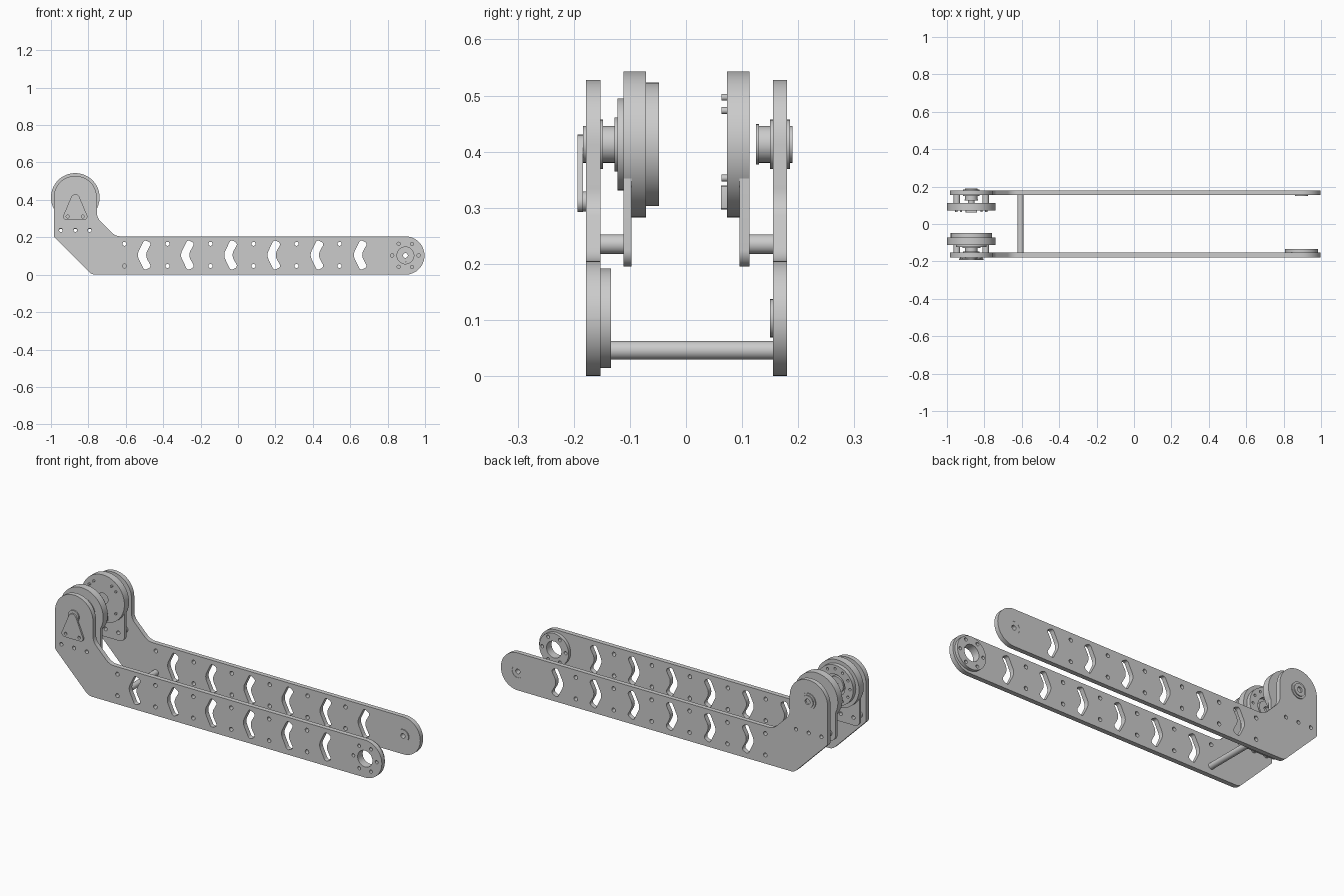
import bpy, bmesh
from math import sin, cos, tan, pi, radians
from mathutils import Vector

cube = bpy.data.objects.get("Cube")
if cube:
    bpy.data.objects.remove(cube, do_unlink=True)

grey = bpy.data.materials.new("machined grey")
grey.use_nodes = True
grey.diffuse_color = (0.6, 0.6, 0.6, 1)
grey.node_tree.nodes["Principled BSDF"].inputs["Base Color"].default_value = (0.6, 0.6, 0.6, 1)


def circle(x, z, r, n=48):
    return [(x + r * cos(2 * pi * i / n), z + r * sin(2 * pi * i / n)) for i in range(n)]


def rounded(corners, steps=12):
    """Polygon outline whose corners (x, z, radius) are replaced by arcs."""
    out = []
    for i, (x, z, r) in enumerate(corners):
        p = Vector((x, z))
        a = (Vector(corners[i - 1][:2]) - p).normalized()
        b = (Vector(corners[(i + 1) % len(corners)][:2]) - p).normalized()
        half = a.angle(b) / 2
        c = p + (a + b).normalized() * r / sin(half)
        v = (p + a * r / tan(half) - c).normalized()
        w = (p + b * r / tan(half) - c).normalized()
        out += [tuple(c + v.slerp(w, k / steps) * r) for k in range(steps + 1)]
    return out


def solid(name, y0, y1, outline, holes=()):
    """Extrude a front-view outline with holes from y0 to y1."""
    curve = bpy.data.curves.new(name, 'CURVE')
    curve.dimensions = '2D'
    curve.fill_mode = 'BOTH'
    curve.extrude = abs(y1 - y0) / 2
    for loop in [outline, *holes]:
        s = curve.splines.new('POLY')
        s.points.add(len(loop) - 1)
        for pt, (x, z) in zip(s.points, loop):
            pt.co = (x, z, 0, 1)
        s.use_cyclic_u = True
    tmp = bpy.data.objects.new(name + " curve", curve)
    bpy.context.collection.objects.link(tmp)
    dg = bpy.context.evaluated_depsgraph_get()
    mesh = bpy.data.meshes.new_from_object(tmp.evaluated_get(dg))
    bpy.data.objects.remove(tmp, do_unlink=True)
    bm = bmesh.new()
    bm.from_mesh(mesh)
    for v in bm.verts:
        x, z, d = v.co
        v.co = (x, (y0 + y1) / 2 - d, z)
    bmesh.ops.remove_doubles(bm, verts=bm.verts, dist=1e-5)
    bmesh.ops.recalc_face_normals(bm, faces=bm.faces)
    bm.to_mesh(mesh)
    bm.free()
    mesh.materials.clear()
    mesh.materials.append(grey)
    ob = bpy.data.objects.new(name, mesh)
    bpy.context.collection.objects.link(ob)
    bpy.ops.object.select_all(action='DESELECT')
    ob.select_set(True)
    bpy.context.view_layer.objects.active = ob
    bpy.ops.object.shade_smooth_by_angle(angle=radians(30))
    return ob


def disc(name, y0, y1, r, x, z, bore=0, holes=()):
    cuts = list(holes) + ([circle(x, z, bore)] if bore else [])
    return solid(name, y0, y1, circle(x, z, r, 64 if r > 0.05 else 32), cuts)


def ring_holes(x, z, radius, r, n):
    return [circle(x + radius * cos(2 * pi * i / n), z + radius * sin(2 * pi * i / n), r, 16)
            for i in range(n)]


PX, PZ = -0.87, 0.413      # upper pivot
EX, EZ = 0.895, 0.103      # far end pivot
BOLTS = [PX - 0.077, PX, PX + 0.077]

# Side plate outline, bolt holes and chevron slots
arm = rounded([(-0.985, 0.203, 0.02), (-0.782, 0, 0.05), (0.997, 0, 0.102), (0.997, 0.205, 0.102),
               (-0.655, 0.205, 0.07), (-0.755, 0.305, 0.07),
               (-0.755, 0.528, 0.1145), (-0.985, 0.528, 0.1145)])
cuts = [circle(x, 0.238, 0.01, 16) for x in BOLTS]
for i in range(6):
    x = -0.607 + 0.23 * i
    cuts += [circle(x, z, 0.011, 16) for z in (0.047, 0.165)]
    s = -0.505 + 0.231 * i
    cuts.append(rounded([(s - 0.036, 0.105, 0.05), (s + 0.004, 0.187, 0.014), (s + 0.042, 0.168, 0.014),
                         (s + 0.007, 0.105, 0.05),
                         (s + 0.042, 0.042, 0.014), (s + 0.004, 0.023, 0.014)], 6))
hub_holes = ring_holes(EX, EZ, 0.071, 0.009, 6)
solid("front_arm_plate", -0.178, -0.152, arm, cuts + hub_holes + [circle(EX, EZ, 0.045)])
solid("back_arm_plate", 0.155, 0.18, arm, cuts + [circle(EX, EZ, 0.034)])

# Far end hub and bearing
disc("front_end_hub", -0.152, -0.134, 0.089, EX, EZ, 0.045, hub_holes)
disc("back_end_bearing", 0.15, 0.179, 0.034, EX, EZ, 0.013)

# Cross bar between the arms
disc("cross_bar", -0.152, 0.155, 0.0165, -0.607, 0.046)

# Motor mount plates and spacers on both sides
mount = rounded([(PX - 0.115, 0.195, 0.03), (PX + 0.115, 0.195, 0.03),
                 (PX + 0.115, 0.528, 0.1145), (PX - 0.115, 0.528, 0.1145)])
for side, y0, y1, sp0, sp1 in (("front", -0.111, -0.097, -0.152, -0.111),
                               ("back", 0.095, 0.113, 0.113, 0.155)):
    solid(side + "_mount_plate", y0, y1, mount, cuts[:3])
    for i, x in enumerate(BOLTS):
        disc(f"{side}_spacer_{i + 1}", sp0, sp1, 0.0175, x, 0.235, 0.01)

# Front drive: wheel, stepped rotor, flange and shaft
disc("front_motor_disc", -0.111, -0.071, 0.13, PX, PZ)
disc("front_rotor_ring", -0.071, -0.048, 0.11, PX, PZ, 0.06, ring_holes(PX, PZ, 0.09, 0.007, 12))
disc("front_rotor_core", -0.071, -0.056, 0.045, PX, PZ, 0.015)
disc("front_flange", -0.122, -0.111, 0.082, PX, PZ, 0, ring_holes(PX, PZ, 0.065, 0.007, 8))
disc("front_flange_step", -0.127, -0.122, 0.048, PX, PZ)
disc("front_shaft", -0.184, -0.122, 0.033, PX, PZ)
disc("front_shaft_collar", -0.152, -0.148, 0.044, PX, PZ)

# Triangular outer bracket on standoffs
feet = [(PX - 0.041, 0.311), (PX + 0.041, 0.311)]
solid("triangle_bracket", -0.193, -0.184,
      rounded([(PX - 0.074, 0.292, 0.018), (PX + 0.074, 0.292, 0.018), (PX, 0.468, 0.024)]),
      [circle(x, z, 0.008, 16) for x, z in feet])
for i, (x, z) in enumerate(feet):
    disc(f"bracket_standoff_{i + 1}", -0.184, -0.178, 0.018, x, z, 0.008)

# Back drive: wheel, bolts, connector and bearing stub
disc("back_motor_disc", 0.073, 0.113, 0.13, PX, PZ, 0.03)
disc("back_motor_core", 0.08, 0.113, 0.03, PX, PZ)
for i, deg in enumerate((37, 57, 123, 143, 217, 323)):
    a = radians(deg)
    disc(f"motor_bolt_{i + 1}", 0.063, 0.073, 0.006, PX + 0.1 * cos(a), PZ + 0.1 * sin(a))
solid("motor_connector", 0.062, 0.073,
      rounded([(PX - 0.03, 0.297, 0.004), (PX + 0.03, 0.297, 0.004),
               (PX + 0.03, 0.34, 0.004), (PX - 0.03, 0.34, 0.004)], 3))
disc("back_shaft", 0.13, 0.19, 0.033, PX, PZ, 0.015)
disc("back_shaft_lip", 0.125, 0.13, 0.036, PX, PZ, 0.015)
disc("back_inner_collar", 0.15, 0.155, 0.044, PX, PZ, 0.033)
disc("back_outer_collar", 0.18, 0.185, 0.044, PX, PZ, 0.033)
